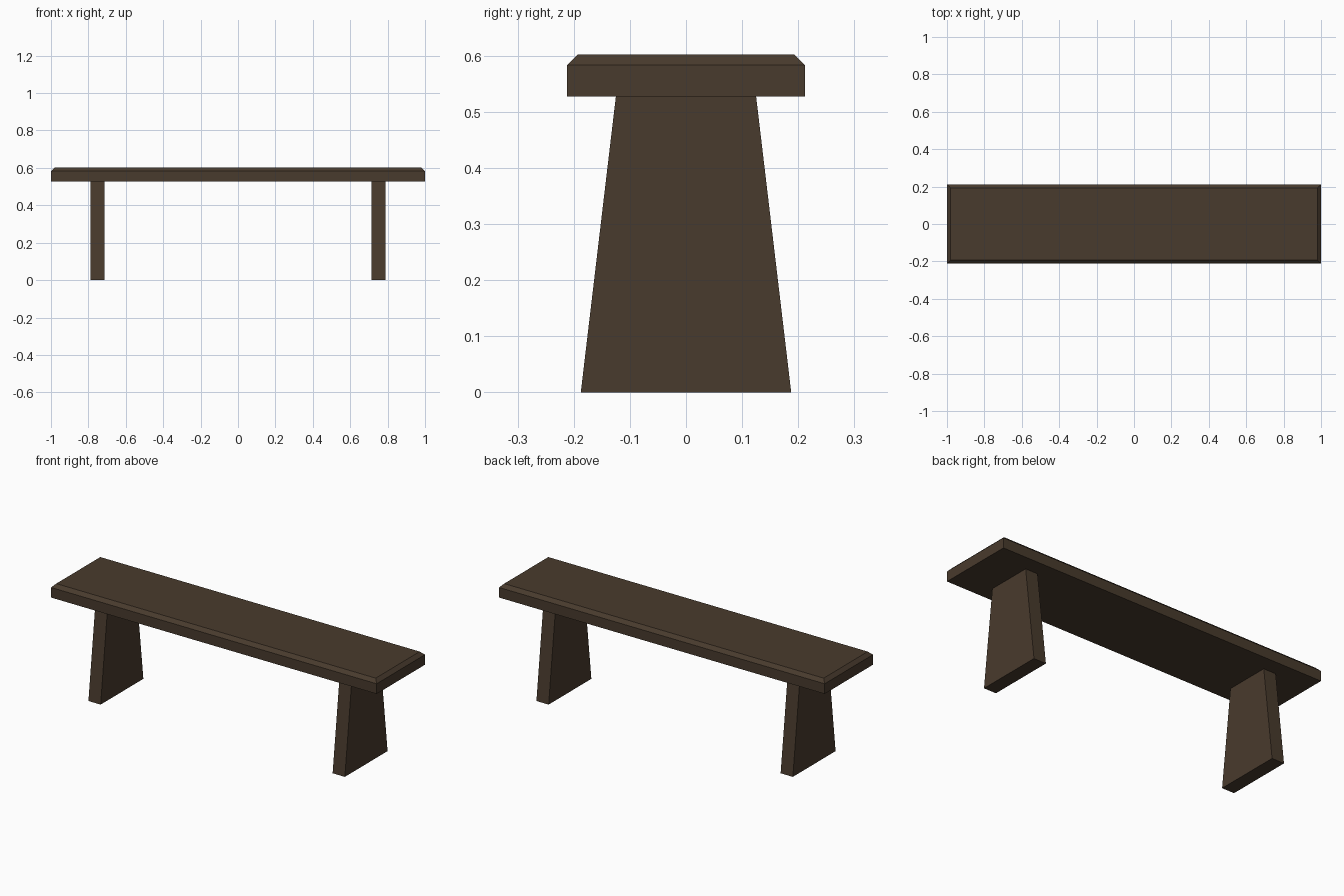
import bpy
import bmesh

if "Cube" in bpy.data.objects:
    bpy.data.objects.remove(bpy.data.objects["Cube"])

wood = bpy.data.materials.new("dark_brown_wood")
wood.diffuse_color = (0.066, 0.043, 0.026, 1.0)
wood.use_nodes = True
wood.node_tree.nodes["Principled BSDF"].inputs["Base Color"].default_value = wood.diffuse_color


def stacked_block(name, levels, x=0.0):
    """Closed block from rectangular sections: (z, half width, half depth)."""
    bm = bmesh.new()
    rings = [[bm.verts.new((sx * hx, sy * hy, z))
              for sx, sy in ((-1, -1), (1, -1), (1, 1), (-1, 1))]
             for z, hx, hy in levels]
    bm.faces.new(rings[0][::-1])
    bm.faces.new(rings[-1])
    for low, high in zip(rings, rings[1:]):
        for i in range(4):
            j = (i + 1) % 4
            bm.faces.new((low[i], low[j], high[j], high[i]))
    mesh = bpy.data.meshes.new(name)
    bm.to_mesh(mesh)
    bm.free()
    mesh.materials.append(wood)
    obj = bpy.data.objects.new(name, mesh)
    obj.location.x = x
    bpy.context.collection.objects.link(obj)
    return obj


# Seat plank with a chamfered upper edge
stacked_block("seat", [(0.527, 1.0, 0.212), (0.583, 1.0, 0.212),
                       (0.602, 0.981, 0.193)])

# Tapered slab legs
for side, x in (("left", -0.75), ("right", 0.75)):
    stacked_block(side + "_leg", [(0.0, 0.0375, 0.1875),
                                  (0.527, 0.0375, 0.125)], x)
